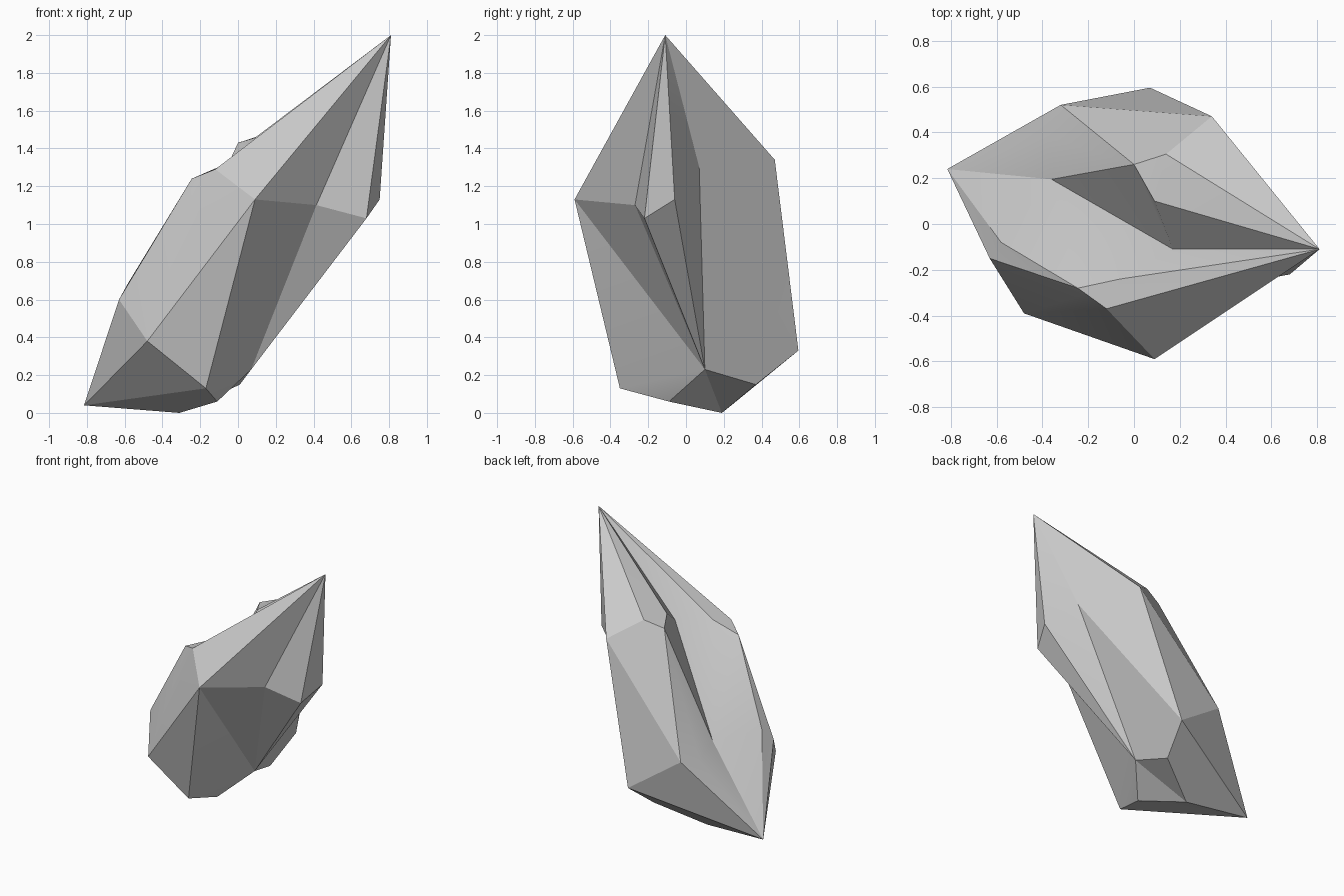
import bpy, bmesh, math

if "Cube" in bpy.data.objects:
    bpy.data.objects.remove(bpy.data.objects["Cube"])

# Corners of the crystal, grouped by height
CORNERS = {
    # base facets
    "B": (-0.815, 0.24, 0.04), "C": (-0.31, 0.19, 0.0), "G": (-0.11, -0.09, 0.06),
    "F": (-0.17, -0.35, 0.13), "H": (0.01, 0.37, 0.15), "J": (0.07, 0.10, 0.23),
    # waist facets
    "I": (0.07, 0.595, 0.33), "D": (-0.48, -0.39, 0.38), "K": (-0.32, 0.52, 0.60),
    "E": (-0.63, -0.15, 0.60), "e": (-0.58, -0.08, 0.69),
    # upper girdle, right side
    "P": (0.09, -0.59, 1.13), "Q": (0.415, -0.27, 1.10), "R": (0.68, -0.22, 1.03),
    "S": (0.75, -0.06, 1.13), "T": (0.56, 0.07, 1.30), "M": (0.34, 0.47, 1.34),
    # front shoulder chips
    "Z": (-0.245, -0.28, 1.24), "z": (-0.22, -0.31, 1.23),
    "y": (-0.12, -0.37, 1.29), "Y": (-0.06, -0.24, 1.32),
    # groove floor and the ridge above it
    "V": (-0.38, 0.38, 0.575), "U": (-0.36, 0.195, 0.65), "X": (0.17, -0.11, 1.31),
    "O": (0.0, 0.26, 1.43), "N": (0.14, 0.305, 1.475), "W": (0.09, 0.10, 1.457),
    # tip
    "A": (0.81, -0.11, 2.0),
}

bm = bmesh.new()
vert = {key: bm.verts.new(co) for key, co in CORNERS.items()}


def fan(hub, rim):
    """Facets spreading from one corner across a run of neighbours."""
    for a, b in zip(rim, rim[1:]):
        bm.faces.new((vert[hub], vert[a], vert[b]))


fan("A", "yPQRSTMNWXYy")    # pointed tip
fan("B", "DFGCHIKVUeED")    # low left point
fan("J", "FPQRSTIHCGF")     # creased underside
fan("O", "KVUXWNMK")        # groove wall and back ridge
fan("I", "TMK")             # back
fan("D", "FPyzE")           # front left
fan("E", "zZe")             # left edge
fan("Z", "eUYyz")           # shoulder
fan("Y", "UX")              # groove floor

bmesh.ops.recalc_face_normals(bm, faces=bm.faces[:])
mesh = bpy.data.meshes.new("crystal")
bm.to_mesh(mesh)
bm.free()
crystal = bpy.data.objects.new("crystal", mesh)
bpy.context.collection.objects.link(crystal)

# Soft shading across shallow facets, crisp edges elsewhere
bpy.context.view_layer.objects.active = crystal
crystal.select_set(True)
bpy.ops.object.shade_smooth_by_angle(angle=math.radians(20))
